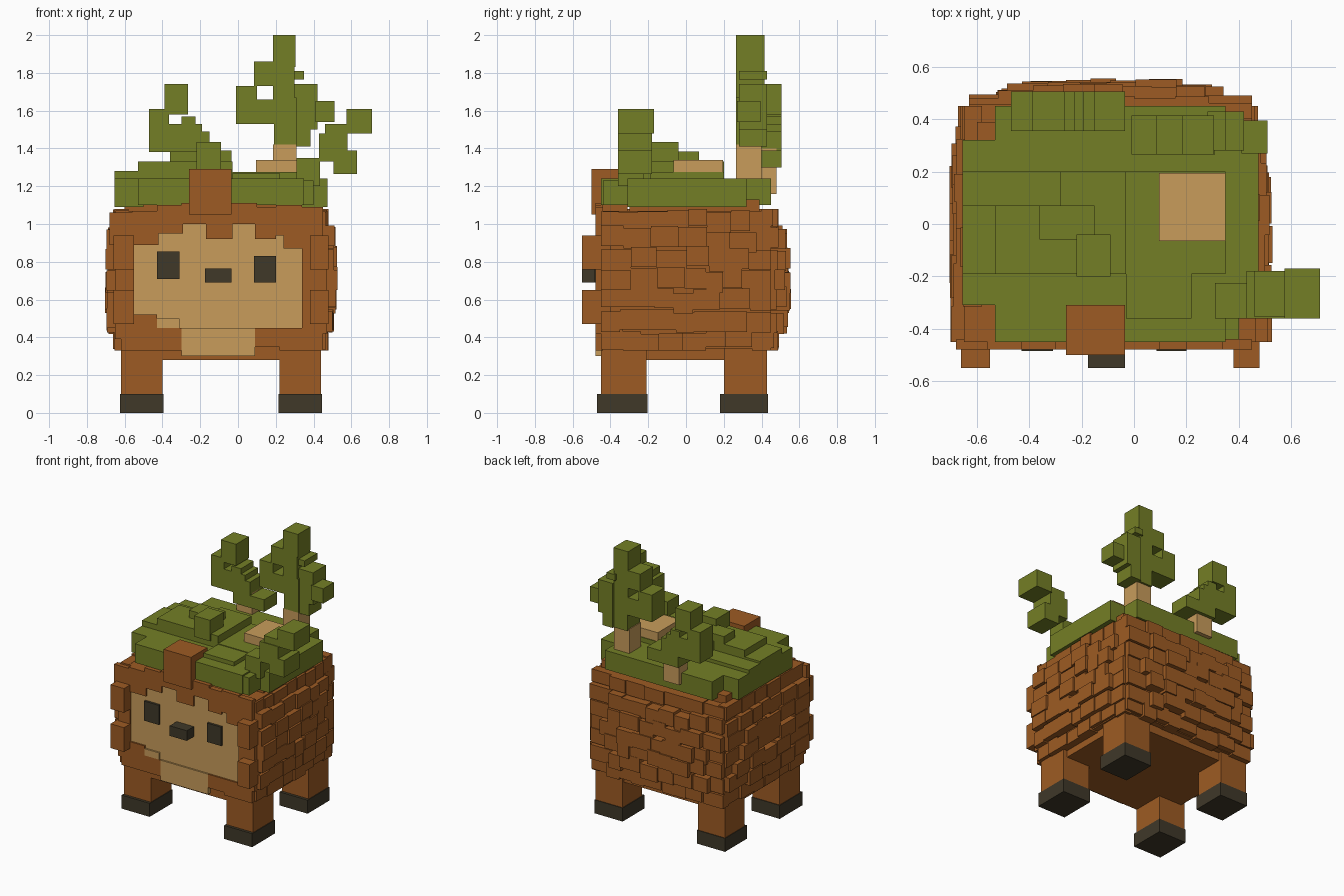
import bpy
import bmesh
import random
from mathutils import Vector

random.seed(7)
default_cube = bpy.data.objects.get("Cube")
if default_cube:
    bpy.data.objects.remove(default_cube, do_unlink=True)


def make_material(name, rgb):
    material = bpy.data.materials.new(name)
    material.use_nodes = True
    colour = (*rgb, 1)
    material.diffuse_color = colour
    material.node_tree.nodes["Principled BSDF"].inputs["Base Color"].default_value = colour
    return material


BARK = make_material("bark brown", (.34, .105, .017))
TAN = make_material("pale wood", (.58, .335, .105))
LEAF = make_material("leaf green", (.175, .212, .019))
DARK = make_material("dark charcoal", (.05, .04, .022))


def add_box(bm, x0, x1, y0, y1, z0, z1):
    """Add one block given its extents on each axis."""
    low, high = Vector((x0, y0, z0)), Vector((x1, y1, z1))
    block = bmesh.ops.create_cube(bm, size=1)
    for vert in block["verts"]:
        vert.co = (low + high) / 2 + vert.co * (high - low)


def make_part(name, material, boxes):
    """Join a set of blocks into one named object."""
    bm = bmesh.new()
    for extents in boxes:
        add_box(bm, *extents)
    mesh = bpy.data.meshes.new(name)
    bm.to_mesh(mesh)
    bm.free()
    mesh.materials.append(material)
    part = bpy.data.objects.new(name, mesh)
    bpy.context.scene.collection.objects.link(part)
    return part


def with_depth(y0, y1, panels):
    """Turn front-facing rectangles (x0, x1, z0, z1) into blocks."""
    return [(x0, x1, y0, y1, z0, z1) for x0, x1, z0, z1 in panels]


# Body core with a narrower belly
make_part("body", BARK, [
    (-.63, .45, -.45, .45, .34, 1.07),
    (-.59, .41, -.45, .41, .28, .36),
    (-.6, .42, -.3, .39, 1.05, 1.13),
])


# Uneven bark plates, laid in staggered rows on the sides and back
def plate_cells(start, end, bulge, lowest=-1):
    """Yield (u0, u1, z0, z1, depth) for the plates of one wall."""
    rows, bottom, top = 7, .33, 1.08
    step = (top - bottom) / rows
    for row in range(rows):
        z0 = bottom + row * step
        u = start
        while u < end - .02:
            width = random.uniform(.09, .17)
            u1 = end if end - u - width < .06 else u + width
            across = max(lowest, (u + u1 - start - end) / (end - start))
            upright = 2 * (row + .5) / rows - 1
            swell = (1 - across ** 4) * (1 - upright ** 4)
            depth = bulge * swell - .015 + random.uniform(-.01, .01)
            shift = random.uniform(-.02, .02)
            yield u, u1, max(z0 + shift, bottom), min(z0 + step + shift, top), depth
            u = u1


make_part("left_bark_plates", BARK, [
    (.4, .45 + d, u0, u1, z0, z1) for u0, u1, z0, z1, d in plate_cells(-.45, .45, .083, 0)])
make_part("right_bark_plates", BARK, [
    (-.63 - d, -.58, u0, u1, z0, z1) for u0, u1, z0, z1, d in plate_cells(-.45, .45, .083, 0)])
make_part("back_bark_plates", BARK, [
    (u0, u1, .4, .45 + d, z0, z1) for u0, u1, z0, z1, d in plate_cells(-.63, .45, .112)])

# Pale face with stepped outline
make_part("face", TAN, with_depth(-.468, -.44, [
    (-.55, -.42, .52, .89),
    (-.43, .24, .45, .95),
    (.23, .34, .45, .87),
    (-.29, .09, .9, 1),
]))
make_part("chin", TAN, with_depth(-.48, -.44, [
    (-.3, .09, .3, .45),
    (-.43, -.31, .45, .5),
]))

# Bark frame around the face
make_part("face_frame", BARK, with_depth(-.48, -.44, [
    (-.65, -.55, .39, .95),
    (-.68, -.55, .89, 1.06),
    (-.62, -.43, .33, .52),
    (-.56, -.42, .89, 1.07),
    (-.43, -.29, .95, 1.1),
    (-.3, .1, 1, 1.11),
    (-.17, -.03, .92, 1.03),
    (.09, .2, .92, 1.09),
    (.2, .34, .94, 1.1),
    (.24, .34, .87, .95),
    (.34, .45, .87, 1.09),
    (.34, .47, .42, .88),
    (.22, .45, .33, .45),
    (.09, .24, .35, .45),
    (-.43, -.3, .33, .45),
]))

# Cheek tufts stick out on both edges of the face
make_part("cheek_tufts", BARK, [
    (x0, x1, -.55, -.4, z0, z0 + .18)
    for x0, x1 in ((-.66, -.55), (.38, .48)) for z0 in (.47, .76)])

# Eyes, nose and forehead block
make_part("right_eye", DARK, [(-.43, -.31, -.485, -.46, .71, .855)])
make_part("left_eye", DARK, [(.085, .2, -.485, -.46, .69, .83)])
make_part("nose", DARK, [(-.175, -.035, -.55, -.45, .69, .765)])
make_part("forehead_block", BARK, [(-.26, -.035, -.5, -.31, 1.05, 1.29)])

# Four legs with dark hooves
for side, x0, x1 in (("right", -.62, -.4), ("left", .22, .44)):
    for end, y0, y1 in (("front", -.45, -.21), ("back", .2, .43)):
        make_part(f"{end}_{side}_leg", BARK, [(x0, x1, y0, y1, .05, .36)])
        make_part(f"{end}_{side}_hoof", DARK, [(x0 - .005, x1 + .005, y0 - .02, y1 + .005, 0, .1)])

# Leafy layers covering the back
make_part("leaf_base", LEAF, [
    (-.53, .35, -.45, .45, 1.1, 1.24),
    (-.655, -.5, -.31, .32, 1.09, 1.24),
    (.34, .475, -.31, .32, 1.09, 1.24),
    (.34, .4, -.44, -.3, 1.1, 1.23),
])
make_part("leaf_layers", LEAF, [
    (-.655, -.03, -.19, .07, 1.2, 1.28),
    (-.655, -.03, .07, .2, 1.2, 1.265),
    (-.03, .35, -.19, .2, 1.2, 1.275),
    (-.03, .22, -.36, -.19, 1.2, 1.27),
    (-.53, -.15, -.19, .07, 1.24, 1.33),
    (-.28, -.03, -.19, .2, 1.24, 1.33),
    (-.36, -.15, -.06, .07, 1.3, 1.385),
    (-.22, -.09, -.2, -.04, 1.28, 1.435),
])
make_part("wood_knot", TAN, [(.095, .35, -.065, .195, 1.2, 1.34)])

# Tall shrub at the back left
make_part("tall_shrub_stem", TAN, [(.185, .31, .265, .4, 1.2, 1.42)])
make_part("tall_shrub", LEAF, with_depth(.265, .415, [
    (.185, .305, 1.83, 2),
    (.085, .19, 1.73, 1.86),
    (.185, .3, 1.64, 1.84),
    (-.01, .1, 1.53, 1.73),
    (.1, .2, 1.53, 1.66),
    (.19, .31, 1.41, 1.67),
]) + with_depth(.28, .43, [
    (.3, .42, 1.5, 1.74),
    (.28, .35, 1.765, 1.81),
    (.3, .385, 1.41, 1.51),
]) + with_depth(.27, .395, [(.41, .51, 1.54, 1.65)]))

# Low shrub at the back right
make_part("low_shrub_stem", TAN, [(-.28, -.15, .38, .48, 1.16, 1.4)])
make_part("low_shrub", LEAF, with_depth(.355, .505, [
    (-.39, -.265, 1.58, 1.74),
    (-.47, -.365, 1.38, 1.61),
    (-.37, -.19, 1.38, 1.53),
    (-.3, -.225, 1.52, 1.57),
    (-.2, -.15, 1.36, 1.49),
    (-.29, -.035, 1.3, 1.39),
]))

# Side branch growing over the front left edge
make_part("side_branch", LEAF, [
    (.31, .435, -.36, -.225, 1.2, 1.35),
    (.43, .58, -.36, -.18, 1.33, 1.48),
    (.46, .58, -.355, -.18, 1.47, 1.53),
    (.575, .71, -.36, -.17, 1.48, 1.61),
    (.505, .63, -.36, -.18, 1.265, 1.39),
])
